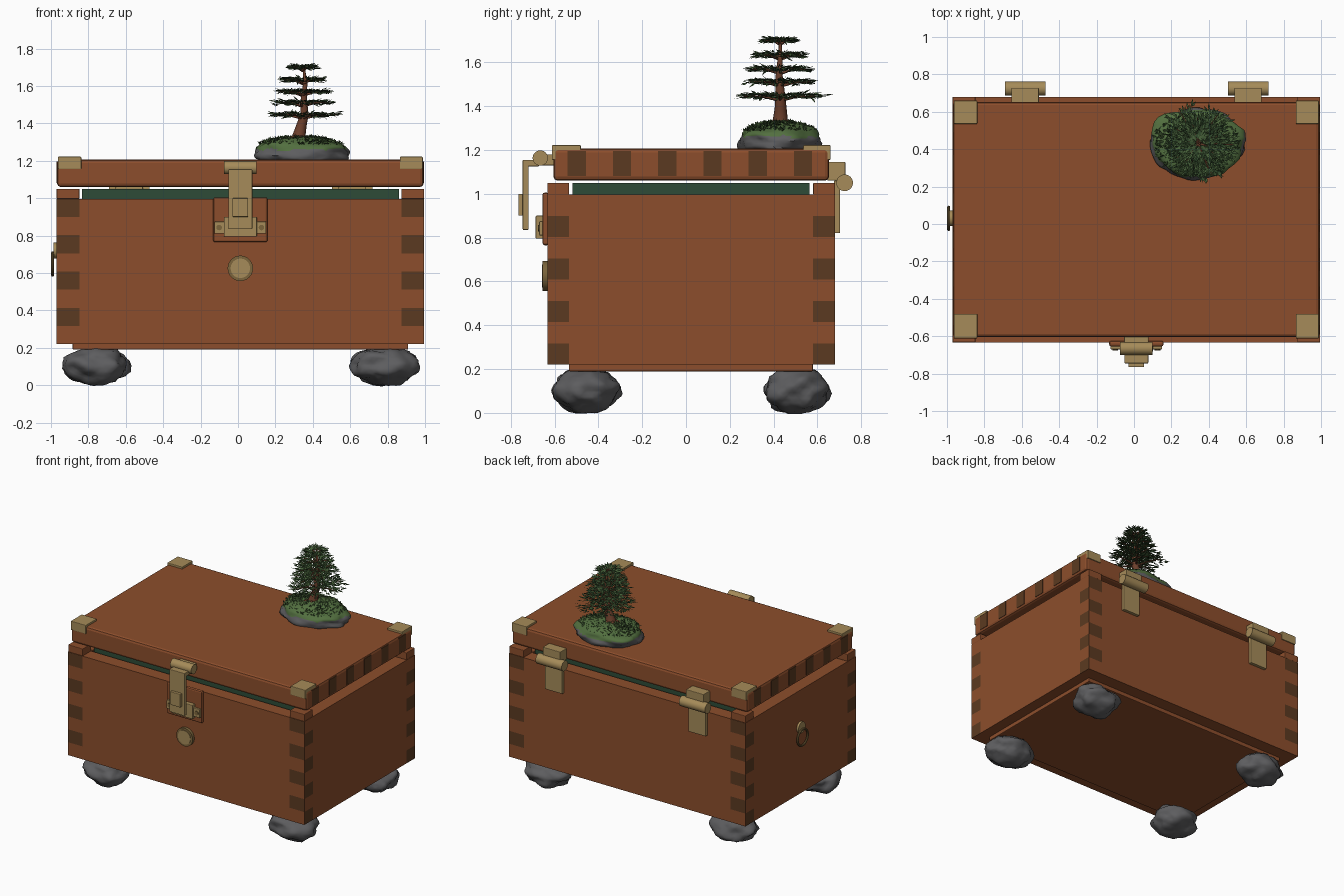
import bpy, bmesh, math, random
from mathutils import Vector, Matrix, noise

random.seed(4)
if "Cube" in bpy.data.objects:
    bpy.data.objects.remove(bpy.data.objects["Cube"])


def material(name, *rgb):
    m = bpy.data.materials.new(name)
    m.use_nodes = True
    m.diffuse_color = (*rgb, 1)
    m.node_tree.nodes["Principled BSDF"].inputs["Base Color"].default_value = (*rgb, 1)
    return m


WOOD = material("cedar wood", .265, .076, .025)
GRAIN = material("dark end grain", .105, .042, .015)
BRASS = material("brass", .38, .26, .1)
OLD_BRASS = material("aged brass", .2, .13, .045)
LINING = material("green lining", .027, .07, .038)
STONE = material("grey stone", .11, .11, .115)
MOSS = material("moss green", .085, .16, .05)
LEAF = material("needle green", .06, .115, .04)
SHADE = material("deep needle green", .032, .07, .026)
BARK = material("red bark", .15, .05, .025)


def finish(name, bm, *mats):
    mesh = bpy.data.meshes.new(name)
    bm.to_mesh(mesh)
    bm.free()
    for m in mats:
        mesh.materials.append(m)
    ob = bpy.data.objects.new(name, mesh)
    bpy.context.collection.objects.link(ob)
    return ob


def smooth(ob, degrees=40):
    bpy.ops.object.select_all(action='DESELECT')
    ob.select_set(True)
    bpy.context.view_layer.objects.active = ob
    bpy.ops.object.shade_smooth_by_angle(angle=math.radians(degrees))


def box(name, mat, x, y, z, bevel=0, grain_axis=None):
    """Box from three (low, high) spans; faces across grain_axis are end grain."""
    bm = bmesh.new()
    bmesh.ops.create_cube(bm, size=1)
    for v in bm.verts:
        v.co = [a + (c + .5) * (b - a) for c, (a, b) in zip(v.co, (x, y, z))]
    if grain_axis is not None:
        for f in bm.faces:
            f.material_index = int(abs(f.normal[grain_axis]) > .5)
    ob = finish(name, bm, mat, GRAIN) if grain_axis is not None else finish(name, bm, mat)
    if bevel:
        mod = ob.modifiers.new("Bevel", 'BEVEL')
        mod.width, mod.segments = bevel, 2
    return ob


def cylinder(name, mat, axis, center, radius, length, sides=24):
    bm = bmesh.new()
    bmesh.ops.create_cone(bm, cap_ends=True, segments=sides, radius1=radius,
                          radius2=radius, depth=length)
    turn = Vector((0, 0, 1)).rotation_difference(Vector(axis)).to_matrix().to_4x4()
    bm.transform(Matrix.Translation(center) @ turn)
    ob = finish(name, bm, mat)
    smooth(ob)
    return ob


def lump(name, center, size, rough, seed, mats, rule=None, flat=None):
    """Noisy stone-like ellipsoid, optionally cut flat below a height."""
    bm = bmesh.new()
    bmesh.ops.create_icosphere(bm, subdivisions=4, radius=1)
    for v in bm.verts:
        n = v.co.copy()
        v.co = n * (1 + rough * noise.noise(n * 1.7 + Vector((seed, 0, 0)))
                    + rough * .3 * noise.noise(n * 5 + Vector((0, seed, 0))))
        v.co = Vector(center) + Vector(a * b for a, b in zip(v.co, size))
        if flat is not None:
            v.co.z = max(v.co.z, flat)
    if rule:
        for f in bm.faces:
            f.material_index = rule(f.calc_center_median())
    ob = finish(name, bm, *mats)
    smooth(ob, 60)
    return ob


# Chest walls: interlocking planks with end grain at the corners
X0, X1, Y0, Y1 = -.97, .995, -.633, .68
TX, TY, BASE, PITCH, ROWS = .122, .1, .22, .097, 8
WALL_TOP = BASE + PITCH * ROWS
for row in range(ROWS):
    z = (BASE + row * PITCH, BASE + (row + 1) * PITCH)
    long_x = row % 2 == 0
    xs = (X0, X1) if long_x else (X0 + TX, X1 - TX)
    ys = (Y0 + TY, Y1 - TY) if long_x else (Y0, Y1)
    box(f"front_plank_{row}", WOOD, xs, (Y0, Y0 + TY), z, 0, 0)
    box(f"back_plank_{row}", WOOD, xs, (Y1 - TY, Y1), z, 0, 0)
    box(f"right_plank_{row}", WOOD, (X0, X0 + TX), ys, z, 0, 1)
    box(f"left_plank_{row}", WOOD, (X1 - TX, X1), ys, z, 0, 1)

# Corner blocks, floor plate and lining
for side, x in (("right", (X0, X0 + TX)), ("left", (X1 - TX, X1))):
    for end, y in (("front", (Y0, Y0 + TY)), ("back", (Y1 - TY, Y1))):
        box(f"{end}_{side}_corner_block", WOOD, x, y, (WALL_TOP, 1.05), .004)
box("floor_plate", WOOD, (-.885, .91), (-.535, .58), (.19, .25), .006)
LX, LY = (-.835, .86), (-.518, .563)
for i in range(2):
    s = 1 - 2 * i
    box(f"lining_side_{i}", LINING, sorted((LX[i], LX[i] + s * .02)), LY, (BASE, 1.05))
    box(f"lining_end_{i}", LINING, LX, sorted((LY[i], LY[i] + s * .02)), (BASE, 1.05))

# Lid with dark stripes on both sides
box("lid", WOOD, (X0 + .003, X1 - .003), (-.605, .653), (1.06, 1.207), .018)
for i in range(6):
    y = -.54 + i * .2065
    for side, x in (("right", (X0, X0 + .006)), ("left", (X1 - .006, X1))):
        box(f"{side}_lid_stripe_{i}", GRAIN, x, (y, y + .083), (1.08, 1.195))

# Brass lid corners
for side, x in (("right", (-.963, -.838)), ("left", (.865, .988))):
    box(f"front_{side}_lid_corner", BRASS, x, (-.612, -.48), (1.155, 1.222), .004)
    box(f"back_{side}_lid_corner", BRASS, x, (.535, .66), (1.155, 1.222), .004)

# Hinges
for i, x in enumerate((-.582, .61)):
    leaf = (x - .073, x + .073)
    cylinder(f"hinge_pin_{i}", BRASS, (1, 0, 0), (x, .724, 1.05), .038, .217)
    box(f"hinge_upper_leaf_{i}", BRASS, leaf, (.645, .727), (1.06, 1.145), .004)
    box(f"hinge_lower_leaf_{i}", BRASS, leaf, (.675, .703), (.82, 1.06), .004)

# Latch on its wooden plaque
C = .0125


def latch(name, mat, half, y, z, bevel=.004):
    return box(name, mat, (C - half, C + half), y, z, bevel)


latch("latch_plaque", WOOD, .145, (-.655, -.625), (.765, 1.005), .01)
cylinder("latch_pin", BRASS, (1, 0, 0), (C, -.665, 1.163), .035, .175)
latch("latch_lid_plate", BRASS, .065, (-.665, -.6), (1.13, 1.18))
latch("latch_arm", BRASS, .064, (-.745, -.67), (1.125, 1.155))
latch("latch_strap", BRASS, .064, (-.745, -.718), (.835, 1.155))
latch("latch_button", BRASS, .042, (-.765, -.74), (.9, 1.0))
latch("latch_base", BRASS, .138, (-.67, -.65), (.81, .875))
latch("latch_catch", BRASS, .088, (-.686, -.65), (.795, .9))
for i, x in enumerate((C - .113, C + .113)):
    cylinder(f"latch_screw_{i}", OLD_BRASS, (0, 1, 0), (x, -.67, .843), .015, .01, 12)

# Round front boss
cylinder("boss_rim", OLD_BRASS, (0, 1, 0), (C, -.642, .625), .068, .024, 32)
cylinder("boss_face", BRASS, (0, 1, 0), (C, -.645, .625), .052, .026, 32)

# Pull ring on the side
cylinder("ring_mount", BRASS, (1, 0, 0), (-.976, .03, .72), .042, .02)
bpy.ops.mesh.primitive_torus_add(major_radius=.06, minor_radius=.008, major_segments=32,
                                 minor_segments=8, location=(-.991, .03, .648),
                                 rotation=(0, math.pi / 2, 0))
ring = bpy.context.object
ring.name = "pull_ring"
ring.data.materials.append(OLD_BRASS)
smooth(ring)

# Stone feet
for i, (x, y) in enumerate(((-.757, -.457), (.783, -.457), (-.757, .505), (.783, .505))):
    lump(f"stone_foot_{i}", (x, y, .104), (.172, .148, .1), .2, i * 7.3, (STONE,))

# Mossy rock
ROCK = Vector((.333, .43, 1.24))
lump("mossy_rock", ROCK, (.265, .19, .088), .16, 3.1, (STONE, MOSS),
     lambda p: int(p.z > 1.258 + .02 * noise.noise(p * 14)), 1.205)


def blade(bm, root, direction, length, width, index):
    """Diamond-shaped needle."""
    d = direction.normalized()
    across = d.cross(Vector((random.uniform(-.7, .7), random.uniform(-.7, .7), 1))).normalized()
    mid = root + d * length * .45
    pts = (root, mid + across * width, root + d * length, mid - across * width)
    bm.faces.new([bm.verts.new(p) for p in pts]).material_index = index


# Moss tufts
bm = bmesh.new()
for _ in range(900):
    a, r = random.uniform(0, math.tau), math.sqrt(random.random()) * .86
    p = ROCK + Vector((.265 * r * math.cos(a), .19 * r * math.sin(a),
                       .086 * math.sqrt(1 - r * r)))
    d = Vector((random.uniform(-1, 1), random.uniform(-1, 1), .45))
    blade(bm, p, d, .022, .005, random.choice((0, 0, 1)))
finish("moss_tufts", bm, MOSS, SHADE)


def limb(name, points, radii, bevel):
    curve = bpy.data.curves.new(name, 'CURVE')
    curve.dimensions = '3D'
    curve.bevel_depth, curve.bevel_resolution = bevel, 2
    curve.use_fill_caps = True
    spline = curve.splines.new('POLY')
    spline.points.add(len(points) - 1)
    for pt, co, r in zip(spline.points, points, radii):
        pt.co, pt.radius = (*co, 1), r
    spline.use_smooth = True
    curve.materials.append(BARK)
    ob = bpy.data.objects.new(name, curve)
    bpy.context.collection.objects.link(ob)


# Trunk and roots
trunk = [Vector(p) for p in ((.32, .43, 1.28), (.325, .43, 1.33), (.34, .432, 1.39),
                             (.355, .43, 1.45), (.352, .425, 1.54), (.36, .43, 1.62),
                             (.35, .43, 1.71))]
limb("trunk", trunk, (1.7, 1.1, .85, .7, .5, .35, .15), .032)
for i in range(5):
    a = i * math.tau / 5
    out = Vector((math.cos(a), math.sin(a), 0))
    limb(f"root_{i}", (trunk[1] + out * .01, trunk[0] + out * .05 + Vector((0, 0, .035)),
                       trunk[0] + out * .09), (1, .8, .4), .015)

# Tiers of branches, each carrying a flat pad of needles
bm = bmesh.new()
TIERS = ((1.445, .225), (1.51, .185), (1.568, .165), (1.632, .135), (1.7, .085))
for t, (z, reach) in enumerate(TIERS):
    hub = Vector((.345, .43, z))
    for b in range(6):
        a = b * math.tau / 6 + t * .45 + random.uniform(-.15, .15)
        out = Vector((math.cos(a) * .92, math.sin(a), 0))
        tip = hub + out * reach * random.uniform(.72, .92)
        limb(f"branch_{t}_{b}", (hub - Vector((0, 0, .02)), hub.lerp(tip, .5), tip),
             (1, .7, .3), .007)
        for _ in range(int(30 + 260 * reach)):
            s = random.uniform(.15, 1)
            side = Vector((-out.y, out.x, 0)) * random.uniform(-1, 1)
            p = hub.lerp(tip, s) + side * reach * .3 * s
            p.z += random.uniform(-.008, .012)
            d = out + side * .9 + Vector((random.uniform(-.6, .6), random.uniform(-.6, .6),
                                          random.uniform(-.25, .3)))
            blade(bm, p, d, random.uniform(.03, .05), .006, random.choice((0, 0, 1)))
finish("needle_pads", bm, LEAF, SHADE)
